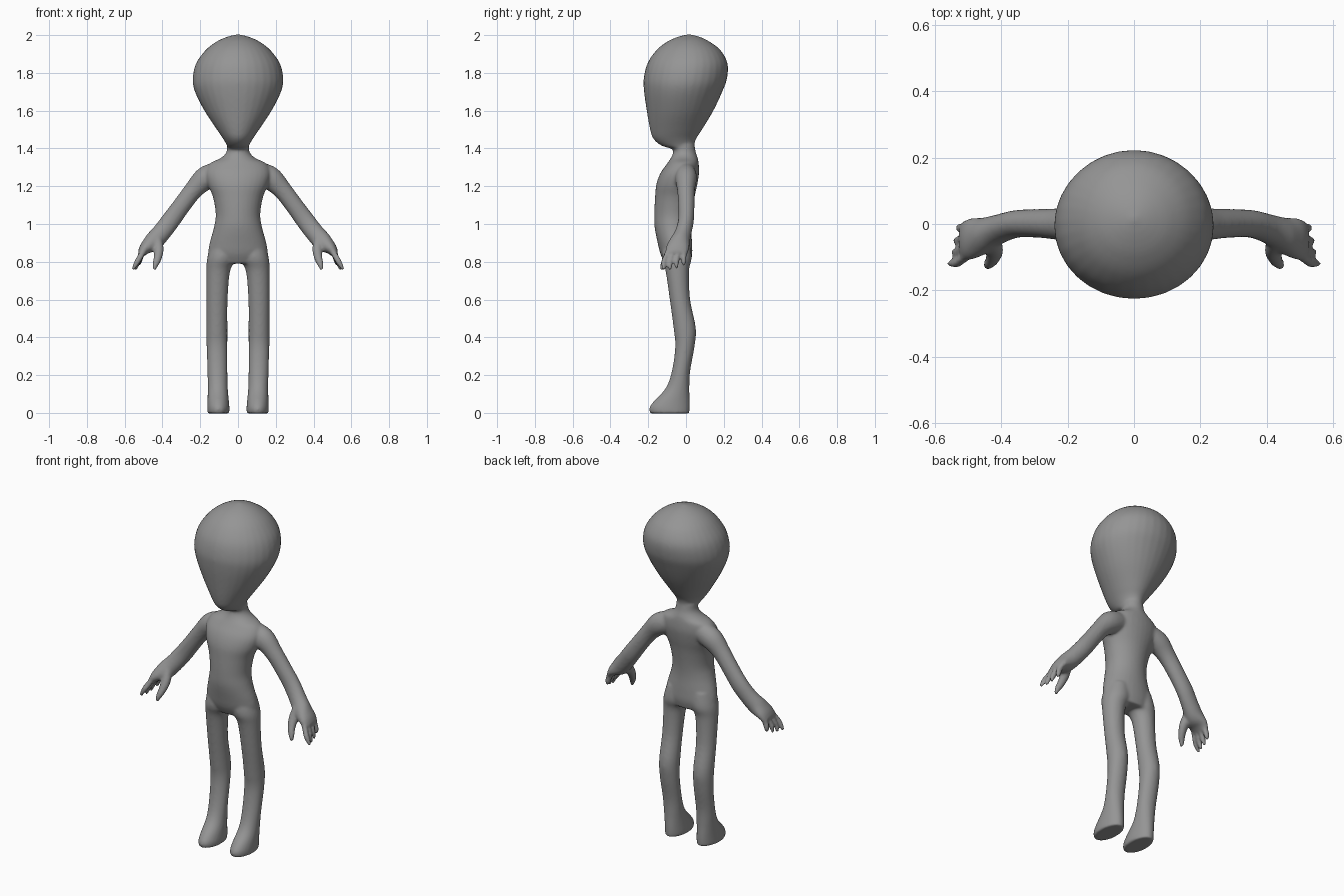
import bpy, bmesh, math
from mathutils import Vector

if "Cube" in bpy.data.objects:
    bpy.data.objects.remove(bpy.data.objects["Cube"])

grey = bpy.data.materials.new("soft grey")
grey.diffuse_color = (0.3, 0.3, 0.3, 1)
grey.use_nodes = True
grey.node_tree.nodes["Principled BSDF"].inputs["Base Color"].default_value = grey.diffuse_color
bm = bmesh.new()


def spline(rows, steps=5):
    """Catmull-Rom interpolation of a list of number tuples."""
    pts = [rows[0]] + list(rows) + [rows[-1]]
    out = []
    for i in range(1, len(pts) - 2):
        for k in range(steps):
            t = k / steps
            out.append(tuple(
                0.5 * (2 * b + (c - a) * t + (2 * a - 5 * b + 4 * c - d) * t * t
                       + (3 * b - a - 3 * c + d) * t ** 3)
                for a, b, c, d in zip(*pts[i - 1:i + 3])))
    return out + [tuple(rows[-1])]


def skin(rings):
    """Closed surface over a series of point rings."""
    loops = [[bm.verts.new(p) for p in ring] for ring in rings]
    n = len(loops[0])
    for a, b in zip(loops, loops[1:]):
        for i in range(n):
            j = (i + 1) % n
            bm.faces.new((a[i], a[j], b[j], b[i]))
    bm.faces.new(loops[0][::-1])
    bm.faces.new(loops[-1])


def column(rows, n=32):
    """Upright form: rows of z, x left, x right, y front, y back."""
    rings = []
    for z, x0, x1, y0, y1 in spline(rows):
        rings.append([((x0 + x1) / 2 + (x1 - x0) / 2 * math.cos(2 * math.pi * i / n),
                       (y0 + y1) / 2 + (y1 - y0) / 2 * math.sin(2 * math.pi * i / n), z)
                      for i in range(n)])
    skin(rings)


def limb(rows, side, n=20):
    """Tube: rows of x, y, z, thickness across the path, thickness along y."""
    rows = spline(rows)
    rings = []
    for k, (x, y, z, a, b) in enumerate(rows):
        p, q = rows[max(k - 1, 0)], rows[min(k + 1, len(rows) - 1)]
        d = Vector((q[0] - p[0], 0, q[2] - p[2])).normalized()
        ring = []
        for i in range(n):
            c, s = math.cos(2 * math.pi * i / n), math.sin(2 * math.pi * i / n)
            ring.append((side * (x - d.z * a * c), y + b * s, z + d.x * a * c))
        rings.append(ring)
    skin(rings)


def even(rows):
    return [(z, -h, h, y0, y1) for z, h, y0, y1 in rows]


# Head with pointed chin
column(even([
    (1.36, .055, -.05, .045), (1.395, .055, -.07, .045), (1.415, .058, -.13, .045),
    (1.45, .078, -.172, .053), (1.5, .112, -.19, .085), (1.6, .178, -.208, .145),
    (1.7, .228, -.222, .192), (1.77, .24, -.224, .217), (1.85, .222, -.204, .22),
    (1.92, .172, -.157, .183), (1.965, .115, -.1, .125), (1.99, .06, -.045, .075),
    (2.003, .01, .005, .025)]))

# Neck, torso and hips
column(even([
    (1.42, .058, -.07, .045), (1.38, .062, -.068, .052), (1.35, .09, -.08, .062),
    (1.32, .15, -.1, .067), (1.27, .172, -.135, .069), (1.21, .16, -.157, .06),
    (1.14, .132, -.164, .045), (1.05, .118, -.168, .032), (.98, .128, -.166, .028),
    (.9, .15, -.15, .032), (.84, .157, -.135, .033), (.79, .13, -.11, .022)]))

for side in (-1, 1):
    # Leg and foot
    leg = [(.9, .015, .14, -.12, .02), (.82, .01, .163, -.128, .03),
           (.75, .042, .167, -.108, .016), (.6, .055, .167, -.086, .022),
           (.45, .056, .168, -.066, .052), (.35, .056, .166, -.057, .045),
           (.22, .056, .162, -.075, .022), (.13, .054, .16, -.108, .018),
           (.06, .048, .162, -.172, .02), (.025, .045, .163, -.195, .02),
           (-.003, .046, .162, -.19, .018)]
    column([(z, side * a, side * b, c, d) for z, a, b, c, d in leg])

    # Arm and palm
    limb([(.1, 0, 1.27, .06, .05), (.17, .0, 1.243, .063, .058),
          (.235, .0, 1.18, .05, .047), (.3, .002, 1.095, .048, .043),
          (.355, .0, 1.02, .05, .042), (.405, -.015, .955, .05, .045),
          (.45, -.035, .905, .05, .055), (.49, -.045, .872, .034, .063),
          (.515, -.05, .84, .019, .058)], side)

    # Thumb
    limb([(.43, -.05, .93, .025, .025), (.42, -.075, .87, .027, .028),
          (.424, -.1, .825, .023, .023), (.435, -.118, .79, .018, .017),
          (.445, -.128, .757, .009, .009)], side)

    # Four fingers
    for y0, y1, tx, tz in ((-.09, -.118, .558, .757), (-.063, -.084, .545, .757),
                           (-.037, -.05, .54, .765), (-.01, -.012, .523, .78)):
        limb([(.495, y0, .87, .017, .015), (.513, (y0 + y1) / 2, .835, .017, .0135),
              (.523 + (tx - .523) * .3, y1, .8, .016, .0135), (tx, y1, tz, .009, .009)],
             side, 14)

bmesh.ops.recalc_face_normals(bm, faces=bm.faces)
mesh = bpy.data.meshes.new("figure")
bm.to_mesh(mesh)
bm.free()
figure = bpy.data.objects.new("figure", mesh)
bpy.context.collection.objects.link(figure)

# Fuse the parts into one soft skin
fuse = figure.modifiers.new("fuse", 'REMESH')
fuse.mode = 'VOXEL'
fuse.voxel_size = 0.0075
relax = figure.modifiers.new("relax", 'SMOOTH')
relax.factor = 0.5
relax.iterations = 8
bpy.context.view_layer.objects.active = figure
figure.select_set(True)
bpy.ops.object.convert(target='MESH')
figure.data.materials.clear()
figure.data.materials.append(grey)
for p in figure.data.polygons:
    p.material_index = 0
bpy.ops.object.shade_smooth()
